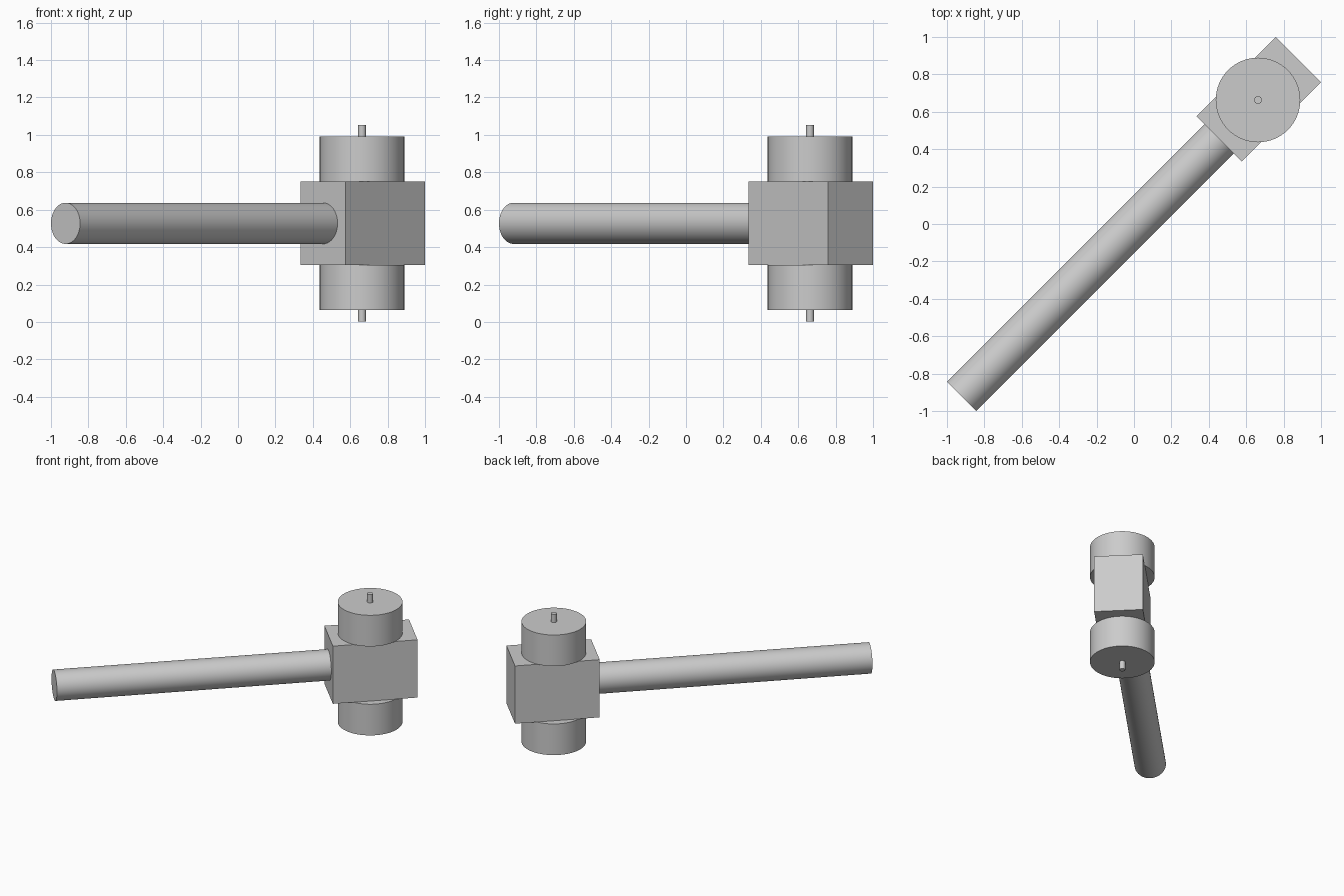
import bpy
import math

default = bpy.data.objects.get("Cube")
if default:
    bpy.data.objects.remove(default, do_unlink=True)

# Single grey material
grey = bpy.data.materials.new("plain grey")
grey.use_nodes = True
colour = (0.6, 0.6, 0.6, 1)
grey.diffuse_color = colour
grey.node_tree.nodes["Principled BSDF"].inputs["Base Color"].default_value = colour

AXIS = 0.663      # head centre, same in x and y
MID = 0.527       # height of the handle and block centre
DIAGONAL = math.radians(45)


def finish(name):
    obj = bpy.context.object
    obj.name = name
    obj.data.materials.append(grey)
    return obj


def cylinder(name, radius, length, location, rotation=(0, 0, 0)):
    bpy.ops.mesh.primitive_cylinder_add(vertices=64, radius=radius, depth=length,
                                        location=location, rotation=rotation)
    finish(name)
    bpy.ops.object.shade_smooth_by_angle(angle=math.radians(30))


# Central block, turned to the diagonal
bpy.ops.mesh.primitive_cube_add(size=1, location=(0.667, 0.667, MID),
                                rotation=(0, 0, DIAGONAL))
block = finish("head_block")
block.scale = (0.601, 0.342, 0.445)

# Striking drums and their pins, above and below the block
for side, sign in (("upper", 1), ("lower", -1)):
    cylinder(side + "_drum", 0.226, 0.24, (AXIS, AXIS, MID + sign * 0.343))
    cylinder(side + "_pin", 0.021, 0.064, (AXIS, AXIS, MID + sign * 0.494))

# Handle from the far corner to the block face
start, end = -0.922, 0.455
centre = (start + end) / 2
cylinder("handle", 0.11, (end - start) * math.sqrt(2), (centre, centre, MID),
         (0, math.radians(90), DIAGONAL))
